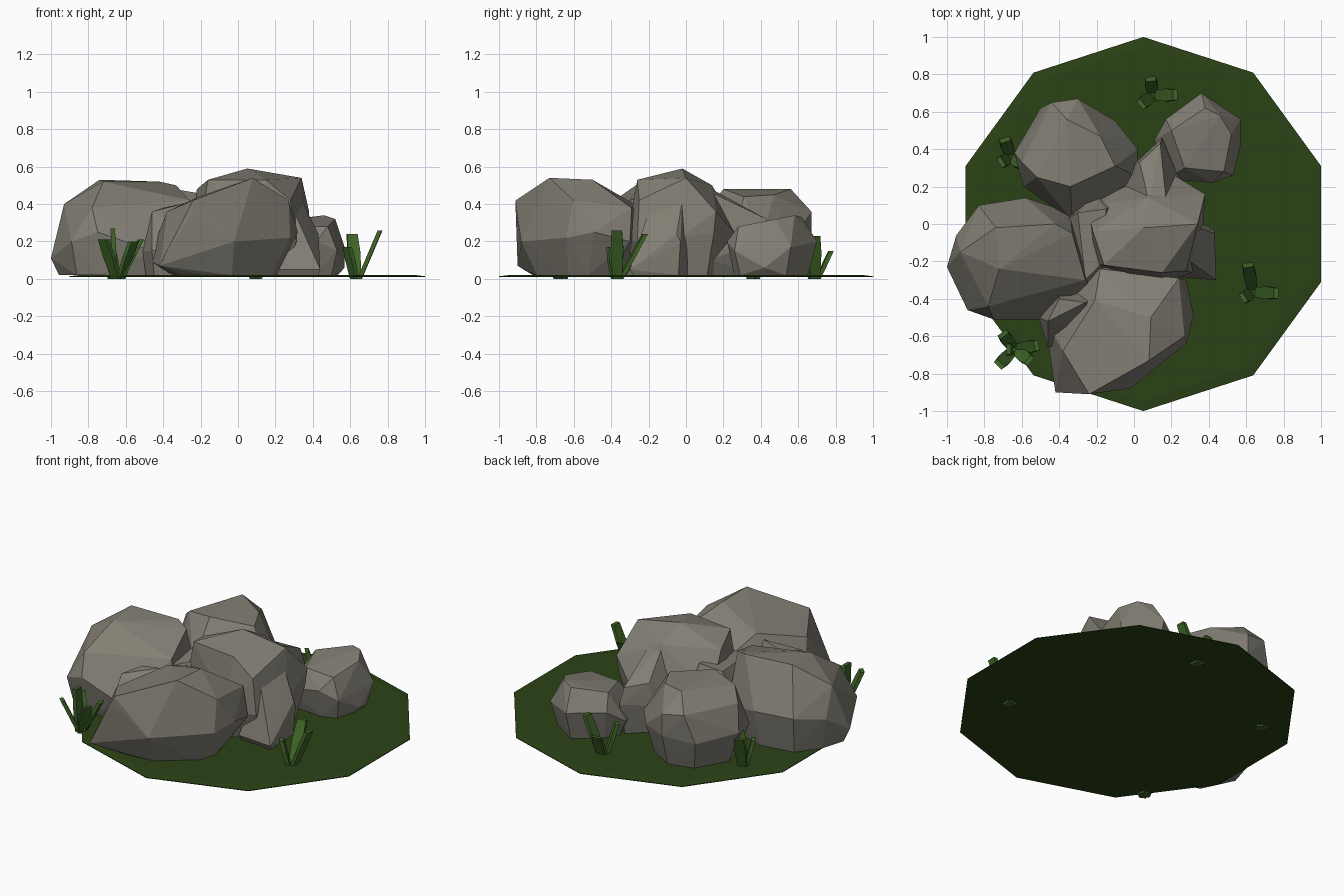
import bpy, bmesh
from math import sin, cos, pi
from mathutils import Vector


def material(name, rgb):
    m = bpy.data.materials.new(name)
    m.diffuse_color = (*rgb, 1)
    return m


STONE = material("stone", (0.225, 0.21, 0.175))
TURF = material("turf", (0.024, 0.055, 0.008))
GRASS = material("grass", (0.05, 0.13, 0.02))


def finish(name, bm, mat):
    bmesh.ops.recalc_face_normals(bm, faces=bm.faces)
    me = bpy.data.meshes.new(name)
    bm.to_mesh(me)
    bm.free()
    me.materials.append(mat)
    ob = bpy.data.objects.new(name, me)
    bpy.context.collection.objects.link(ob)
    return ob


def rock(name, girdle, crown, base=0.8):
    """Faceted boulder: hull of a widest ring, its shrunken footprint and a crown."""
    bm = bmesh.new()
    c = sum((Vector(p) for p in girdle), Vector()) / len(girdle)
    for x, y, z in girdle:
        bm.verts.new((x, y, z))
        bm.verts.new((c.x + (x - c.x) * base, c.y + (y - c.y) * base, 0.02))
    for p in crown:
        bm.verts.new(p)
    res = bmesh.ops.convex_hull(bm, input=bm.verts)
    junk = set(res["geom_interior"]) | set(res["geom_unused"])
    bmesh.ops.delete(bm, geom=[v for v in junk if isinstance(v, bmesh.types.BMVert)],
                     context='VERTS')
    finish(name, bm, STONE)


# Turf disc: ten sides with a bevelled rim
bm = bmesh.new()
rings = []
for r, z in ((1.0, 0.01), (1.0, 0.014), (0.95, 0.02)):
    rings.append([bm.verts.new((0.05 + r * sin(i * pi / 5), r * cos(i * pi / 5), z))
                  for i in range(10)])
for lo, hi in zip(rings, rings[1:]):
    for i in range(10):
        j = (i + 1) % 10
        bm.faces.new((lo[i], lo[j], hi[j], hi[i]))
bm.faces.new(rings[0])
bm.faces.new(rings[-1])
finish("turf_disc", bm, TURF)

# Boulders
rock("left_boulder",
     [(-1.0, -0.23, 0.11), (-0.95, -0.06, 0.22), (-0.83, 0.10, 0.25), (-0.58, 0.14, 0.25),
      (-0.34, 0.06, 0.2), (-0.23, -0.33, 0.25), (-0.46, -0.51, 0.15), (-0.75, -0.51, 0.25),
      (-0.89, -0.46, 0.2)],
     [(-0.93, -0.15, 0.4), (-0.74, -0.02, 0.53), (-0.42, 0.0, 0.52), (-0.33, -0.05, 0.5),
      (-0.26, -0.3, 0.42), (-0.72, -0.24, 0.52), (-0.78, -0.44, 0.38)], 0.87)

rock("front_boulder",
     [(-0.48, -0.5, 0.1), (-0.42, -0.9, 0.07), (-0.24, -0.91, 0.36), (-0.02, -0.88, 0.2),
      (0.28, -0.64, 0.22), (0.32, -0.49, 0.25), (0.28, -0.3, 0.2), (-0.2, -0.2, 0.2)],
     [(-0.24, -0.91, 0.42), (-0.38, -0.68, 0.36), (-0.21, -0.41, 0.44), (0.08, -0.73, 0.54),
      (0.09, -0.5, 0.53), (0.27, -0.6, 0.42), (-0.18, -0.24, 0.38), (0.24, -0.29, 0.38)], 0.7)

rock("middle_boulder",
     [(-0.25, 0.1, 0.25), (-0.22, -0.22, 0.2), (0.15, -0.32, 0.2), (0.31, -0.26, 0.2),
      (0.37, -0.03, 0.22), (0.37, 0.15, 0.25), (0.15, 0.3, 0.2)],
     [(-0.16, -0.22, 0.53), (-0.22, -0.04, 0.48), (0.05, -0.02, 0.59), (0.34, 0.0, 0.54),
      (0.15, -0.26, 0.53), (0.28, -0.25, 0.42), (0.38, 0.16, 0.36), (0.08, 0.14, 0.5)], 0.8)
rock("middle_toe",
     [(0.2, -0.28, 0.05), (0.44, -0.3, 0.05), (0.43, -0.03, 0.2), (0.2, 0.08, 0.1)],
     [(0.43, -0.05, 0.24), (0.34, -0.02, 0.42), (0.3, -0.2, 0.36)], 0.9)
rock("middle_spur",
     [(-0.12, 0.1, 0.1), (0.0, 0.32, 0.2), (0.15, 0.46, 0.22), (0.17, 0.2, 0.2),
      (0.32, 0.12, 0.1)],
     [(0.14, 0.43, 0.32), (0.03, 0.33, 0.34), (0.08, 0.12, 0.49), (0.17, 0.14, 0.46)])

rock("back_left_boulder",
     [(-0.64, 0.38, 0.22), (-0.5, 0.62, 0.2), (-0.3, 0.67, 0.22), (-0.1, 0.55, 0.2),
      (0.02, 0.4, 0.2), (0.02, 0.25, 0.22), (-0.33, 0.02, 0.25), (-0.59, 0.2, 0.2)],
     [(-0.36, 0.56, 0.48), (-0.44, 0.65, 0.38), (-0.6, 0.33, 0.38), (-0.34, 0.2, 0.48),
      (-0.18, 0.47, 0.45), (-0.1, 0.31, 0.44), (-0.52, 0.25, 0.45), (-0.3, 0.67, 0.36)], 0.8)

rock("back_right_boulder",
     [(0.11, 0.45, 0.12), (0.17, 0.56, 0.2), (0.36, 0.7, 0.2), (0.57, 0.56, 0.17),
      (0.57, 0.42, 0.06), (0.53, 0.26, 0.15), (0.42, 0.22, 0.2), (0.18, 0.24, 0.15)],
     [(0.38, 0.62, 0.33), (0.46, 0.58, 0.34), (0.52, 0.48, 0.32), (0.48, 0.28, 0.28),
      (0.27, 0.3, 0.28), (0.2, 0.5, 0.3)], 0.82)

# Small wedges of stone filling the seams between the boulders
rock("inner_wedge",
     [(-0.4, 0.0, 0.2), (-0.22, 0.16, 0.2), (-0.08, 0.12, 0.2), (-0.1, -0.25, 0.2),
      (-0.3, -0.4, 0.2)],
     [(-0.3, 0.06, 0.4), (-0.15, 0.08, 0.42), (-0.16, -0.2, 0.4), (-0.26, -0.3, 0.38)], 1)
rock("front_wedge",
     [(-0.51, -0.5, 0.15), (-0.46, -0.66, 0.15), (-0.2, -0.6, 0.2), (-0.15, -0.35, 0.2),
      (-0.4, -0.35, 0.2)],
     [(-0.46, -0.52, 0.36), (-0.26, -0.42, 0.41), (-0.4, -0.4, 0.38)], 0.9)


def tuft(name, x, y, tips):
    """Cluster of leaning strap blades; each tip is (dx, dy, height)."""
    bm = bmesh.new()
    for dx, dy, h in tips:
        out = Vector((dx, dy, 0)).normalized()
        side = Vector((-out.y, out.x, 0))
        foot = Vector((x, y, 0)) + out * 0.015
        tip = Vector((x + dx, y + dy, h))
        levels = []
        for p, w in ((foot, 0.026), (foot.lerp(tip, 0.6), 0.034), (tip, 0.028)):
            levels.append([bm.verts.new(p + side * w * a + out * 0.012 * b)
                           for a, b in ((-1, -1), (1, -1), (1, 1), (-1, 1))])
        for lo, hi in zip(levels, levels[1:]):
            for i in range(4):
                j = (i + 1) % 4
                bm.faces.new((lo[i], lo[j], hi[j], hi[i]))
        bm.faces.new(levels[0])
        bm.faces.new(levels[-1])
    finish(name, bm, GRASS)


# Grass tufts
tuft("front_left_grass", -0.64, -0.67,
     [(-0.08, -0.08, 0.21), (0.08, -0.06, 0.2), (0.12, 0.02, 0.21), (-0.06, 0.08, 0.21),
      (-0.03, 0.0, 0.27)])
tuft("right_grass", 0.635, -0.365, [(0.125, -0.005, 0.26), (-0.025, 0.145, 0.24), (-0.05, -0.03, 0.17)])
tuft("back_grass", 0.1, 0.69, [(-0.01, 0.085, 0.15), (0.12, 0.0, 0.23), (-0.06, -0.05, 0.2)])
tuft("back_left_grass", -0.66, 0.36, [(-0.03, 0.09, 0.22), (-0.05, -0.03, 0.18), (0.06, -0.04, 0.2)])
